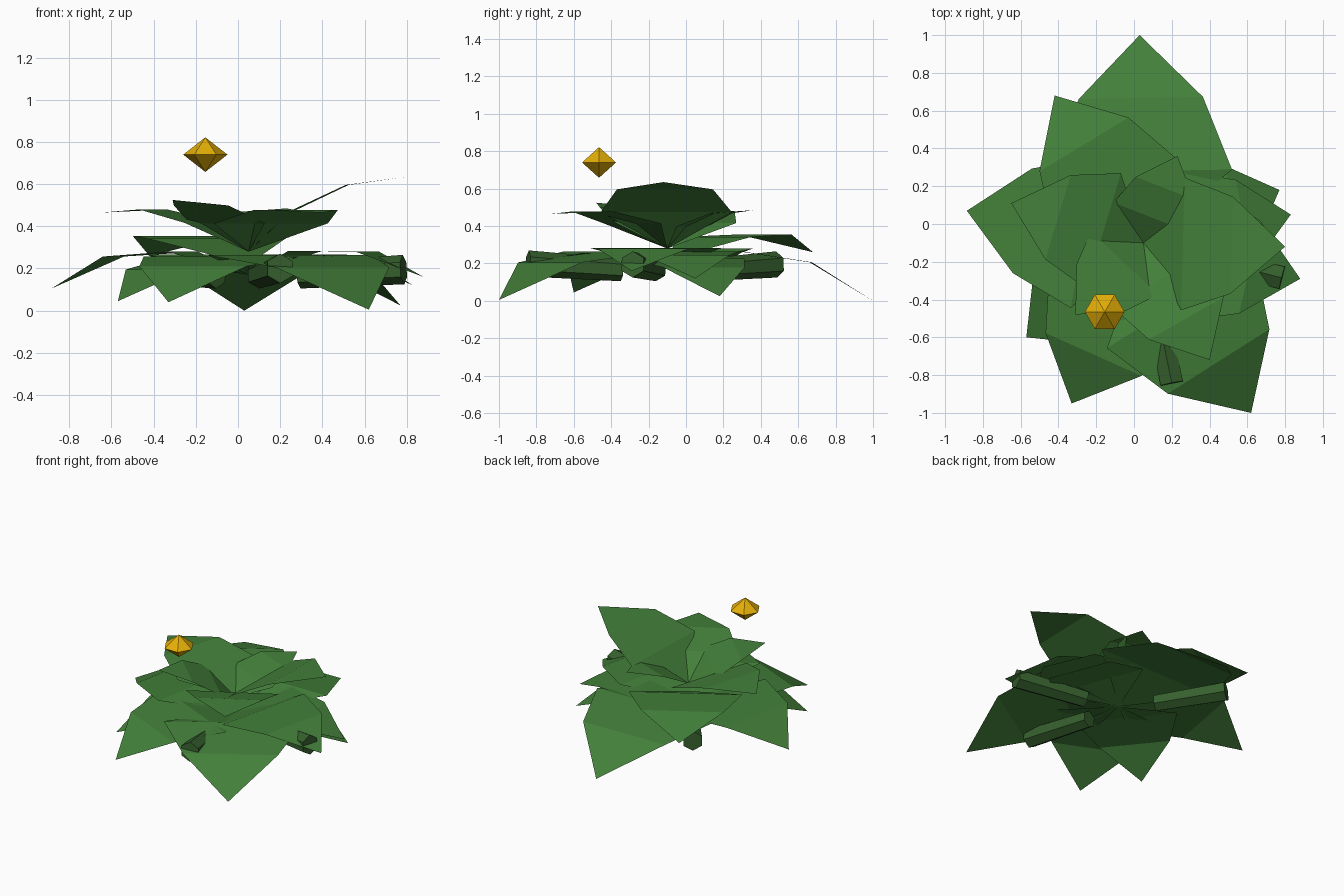
import bpy
import bmesh
import math
from mathutils import Vector, Matrix

if "Cube" in bpy.data.objects:
    bpy.data.objects.remove(bpy.data.objects["Cube"])

CENTER = (0.05, -0.10)   # vertical axis all leaves grow from


def material(name, color):
    m = bpy.data.materials.new(name)
    m.diffuse_color = (*color, 1)
    m.use_nodes = True
    m.node_tree.nodes["Principled BSDF"].inputs["Base Color"].default_value = m.diffuse_color
    return m


LEAF = material("leaf green", (0.056, 0.215, 0.042))
STEM = material("stem green", (0.036, 0.115, 0.026))
GOLD = material("gold", (0.78, 0.43, 0.002))


def add_object(name, bm, mat):
    me = bpy.data.meshes.new(name)
    bm.to_mesh(me)
    bm.free()
    me.materials.append(mat)
    ob = bpy.data.objects.new(name, me)
    bpy.context.collection.objects.link(ob)
    return ob


def leaf(name, tip, base_z, bend, widths):
    """Flat three-segment blade curving down from its base to its tip."""
    pos = Vector((*CENTER, base_z))
    d = Vector(tip) - pos
    bend = math.radians(bend)
    pitch = math.atan2(d.z, math.hypot(d.x, d.y))
    length = d.length / ((1 + 2 * math.cos(bend)) / 3)
    along = Vector((d.x, d.y, 0)).normalized()
    side = Vector((-along.y, along.x, 0))
    bm = bmesh.new()
    prev = [bm.verts.new(pos)]
    for i, half in enumerate((*widths, 0)):
        a = pitch + (1 - i) * bend
        pos = pos + (along * math.cos(a) + Vector((0, 0, math.sin(a)))) * length / 3
        offsets = (half, -half) if half else (0,)
        row = [bm.verts.new(pos + side * o * length) for o in offsets]
        bm.faces.new(prev + row[::-1])
        prev = row
    bmesh.ops.recalc_face_normals(bm, faces=bm.faces)
    bm.normal_update()
    if sum(f.normal.z for f in bm.faces) < 0:
        bmesh.ops.reverse_faces(bm, faces=bm.faces)
    add_object(name, bm, LEAF)


# Leaf tiers: base height, bend per segment, half widths, leaf tips
tiers = [
    ("upper_leaf", 0.28, 17.5, (0.41, 0.30),
     [(0.80, -0.12, 0.635), (0.23, 0.36, 0.485), (-0.65, 0.11, 0.465),
      (-0.31, -0.48, 0.525), (0.40, -0.72, 0.465)]),
    ("middle_leaf", 0.22, 20, (0.40, 0.29), [(-0.42, 0.68, 0.26)]),
    ("lower_leaf", 0.17, 23, (0.405, 0.28),
     [(0.83, 0.05, 0.12), (-0.57, -0.60, 0.045), (0.88, -0.29, 0.16),
      (0.03, 1.00, 0.0), (-0.885, 0.07, 0.105), (-0.33, -0.95, 0.04),
      (0.62, -1.00, 0.005), (0.77, 0.18, 0.025)]),
]
for name, base_z, bend, widths, tips in tiers:
    for i, tip in enumerate(tips):
        leaf(f"{name}_{i + 1}", tip, base_z, bend, widths)

# Six-sided stems lying under the leaves
for i, end in enumerate([(0.785, -0.285, 0.195), (0.20, -0.845, 0.20), (-0.395, 0.485, 0.195)]):
    end = Vector(end)
    out = Vector((end.x - CENTER[0], end.y - CENTER[1], 0)).normalized()
    start = Vector((*CENTER, 0.165)) + out * 0.25
    axis = end - start
    bm = bmesh.new()
    bmesh.ops.create_cone(bm, cap_ends=True, segments=6, radius1=0.06, radius2=0.07,
                          depth=axis.length)
    rot = axis.to_track_quat('Z', 'Y').to_matrix().to_4x4()
    bm.transform(Matrix.Translation((start + end) / 2) @ rot)
    add_object(f"stem_{i + 1}", bm, STEM)

# Floating six-sided gem
bm = bmesh.new()
ring = [bm.verts.new((0.105 * math.cos(k * math.pi / 3), 0.105 * math.sin(k * math.pi / 3), 0))
        for k in range(6)]
top, bottom = bm.verts.new((0, 0, 0.082)), bm.verts.new((0, 0, -0.082))
for k in range(6):
    a, b = ring[k], ring[(k + 1) % 6]
    bm.faces.new((a, b, top))
    bm.faces.new((b, a, bottom))
gem = add_object("gem", bm, GOLD)
gem.location = (-0.155, -0.465, 0.74)
